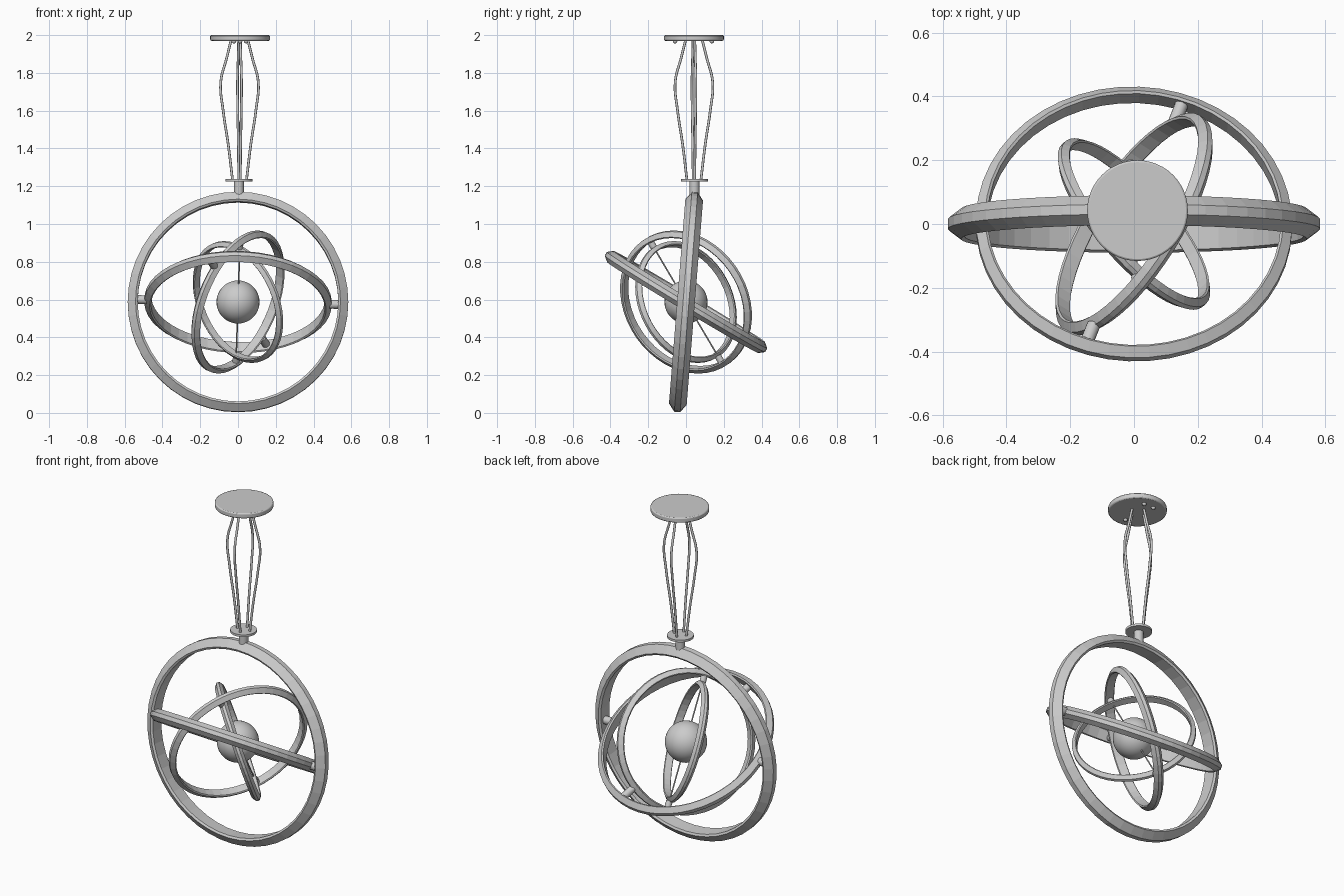
import bpy, bmesh, math
from mathutils import Vector

if "Cube" in bpy.data.objects:
    bpy.data.objects.remove(bpy.data.objects["Cube"])

CENTRE = Vector((0, 0, 0.587))
CAP = Vector((0.011, 0.042, 0))


def finish(name, smooth=True):
    ob = bpy.context.object
    ob.name = name
    if smooth:
        bpy.ops.object.shade_smooth_by_angle(angle=math.radians(35))
    return ob


def ring(name, normal, outer, inner, half, segs=48):
    """Band with a flat inside and a bevelled, crowned outside, facing along normal."""
    t = outer - inner
    profile = [(inner, -0.85 * half), (inner + 0.22 * t, -half), (outer, -0.33 * half),
               (outer, 0.33 * half), (inner + 0.22 * t, half), (inner, 0.85 * half)]
    bm = bmesh.new()
    loops = []
    for i in range(segs):
        a = 2 * math.pi * i / segs
        loops.append([bm.verts.new((r * math.cos(a), r * math.sin(a), z)) for r, z in profile])
    n = len(profile)
    for i in range(segs):
        p, q = loops[i], loops[(i + 1) % segs]
        for j in range(n):
            k = (j + 1) % n
            bm.faces.new((p[j], q[j], q[k], p[k]))
    bmesh.ops.recalc_face_normals(bm, faces=bm.faces)
    me = bpy.data.meshes.new(name)
    bm.to_mesh(me)
    bm.free()
    ob = bpy.data.objects.new(name, me)
    bpy.context.collection.objects.link(ob)
    ob.location = CENTRE
    ob.rotation_euler = Vector(normal).to_track_quat('Z', 'Y').to_euler()


def rod(name, a, b, radius, verts=16):
    """Cylinder between two points."""
    a, b = Vector(a), Vector(b)
    d = b - a
    bpy.ops.mesh.primitive_cylinder_add(vertices=verts, radius=radius, depth=d.length,
                                        location=(a + b) / 2,
                                        rotation=d.to_track_quat('Z', 'Y').to_euler())
    return finish(name)


def pins(name, axis, r0, r1, radius):
    """Pair of pivots on opposite sides of the centre."""
    d = Vector(axis).normalized()
    for side, s in (("a", 1), ("b", -1)):
        rod(f"{name}_{side}", CENTRE + d * r0 * s, CENTRE + d * r1 * s, radius)


# Nested gimbal rings
ring("outer_ring", (0, 1, -0.08), 0.584, 0.531, 0.047)
ring("second_ring", (0.021, 0.515, 0.857), 0.496, 0.46, 0.034)
ring("third_ring", (0.8, -0.5, -0.33), 0.398, 0.367, 0.028)
ring("inner_ring", (0.72, 0.62, 0.31), 0.337, 0.311, 0.023)

# Pivots between the rings, and the spindle through the ball
inner_axis = Vector((0.01, -0.18, 0.305)).normalized()
pins("outer_pivot", (1, 0, -0.025), 0.485, 0.54, 0.023)
pins("second_pivot", (0.145, 0.363, -0.218), 0.39, 0.468, 0.021)
pins("inner_pivot", inner_axis, 0.33, 0.374, 0.018)
rod("spindle", CENTRE - inner_axis * 0.32, CENTRE + inner_axis * 0.32, 0.004, 8)

# Central ball
bpy.ops.mesh.primitive_uv_sphere_add(segments=32, ring_count=20, radius=0.114, location=CENTRE)
finish("ball")

# Neck and lower plate above the outer ring
rod("neck", (0.005, 0.045, 1.15), (0.005, 0.045, 1.228), 0.026)
rod("lower_plate", (0.005, 0.045, 1.225), (0.005, 0.045, 1.238), 0.072, 32)

# Ceiling plate with softened rim
cap = rod("ceiling_plate", CAP + Vector((0, 0, 1.97)), CAP + Vector((0, 0, 2)), 0.158, 48)
bevel = cap.modifiers.new("rim", 'BEVEL')
bevel.width = 0.006
bevel.segments = 2

# Small screws beneath the ceiling plate
for i, (x, y) in enumerate([(0, -0.1), (0.032, 0.095), (-0.032, 0.095)]):
    bpy.ops.mesh.primitive_uv_sphere_add(segments=12, ring_count=8, radius=0.012,
                                         location=CAP + Vector((x, y, 1.968)))
    finish(f"screw_{i + 1}")

# Four bowed cables
PATH = [(0.045, 1.972), (0.068, 1.88), (0.1, 1.75), (0.087, 1.6), (0.06, 1.42), (0.037, 1.232)]
for i in range(4):
    a = math.radians(6 + 90 * i)
    cu = bpy.data.curves.new(f"cable_{i + 1}", 'CURVE')
    cu.dimensions = '3D'
    cu.bevel_depth = 0.007
    cu.bevel_resolution = 2
    cu.resolution_u = 6
    cu.use_fill_caps = True
    sp = cu.splines.new('BEZIER')
    sp.bezier_points.add(len(PATH) - 1)
    for p, (r, z) in zip(sp.bezier_points, PATH):
        p.co = (CAP.x - 0.003 + r * math.cos(a), CAP.y + r * math.sin(a), z)
        p.handle_left_type = p.handle_right_type = 'AUTO'
    ob = bpy.data.objects.new(f"cable_{i + 1}", cu)
    bpy.context.collection.objects.link(ob)
